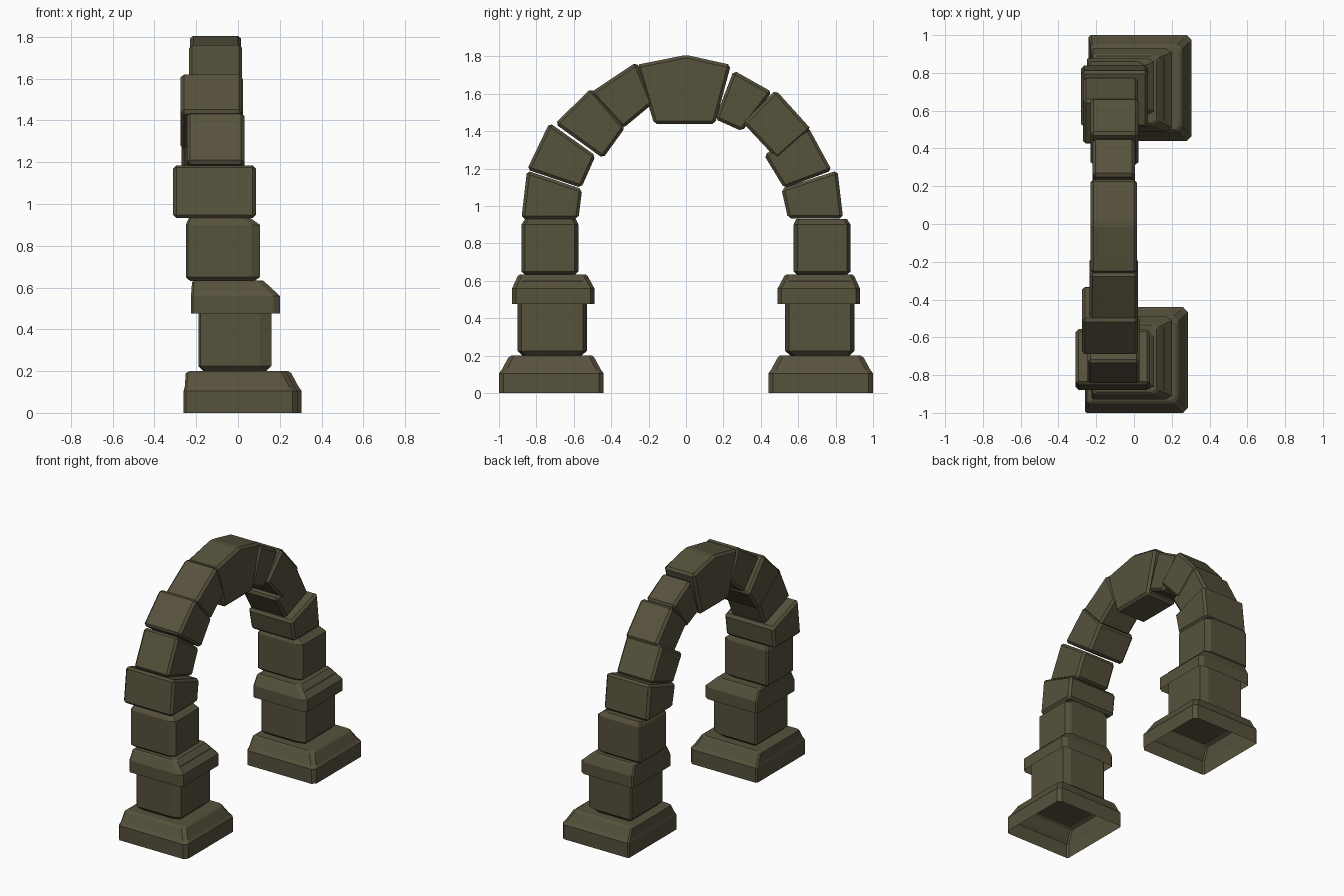
import bpy, bmesh

if "Cube" in bpy.data.objects:
    bpy.data.objects.remove(bpy.data.objects["Cube"])

stone = bpy.data.materials.new("olive stone")
stone.diffuse_color = (0.095, 0.084, 0.046, 1)
stone.use_nodes = True
stone.node_tree.nodes["Principled BSDF"].inputs["Base Color"].default_value = stone.diffuse_color


def finish(name, bm):
    bmesh.ops.recalc_face_normals(bm, faces=bm.faces)
    me = bpy.data.meshes.new(name)
    bm.to_mesh(me)
    bm.free()
    me.materials.append(stone)
    ob = bpy.data.objects.new(name, me)
    bpy.context.collection.objects.link(ob)


def stack(name, side, rings, cut, dx=0.0, open_bottom=False):
    """Loft of rectangles (x0, x1, y0, y1, z) whose front corners are chamfered by cut."""
    bm = bmesh.new()
    cx, cy = cut
    loops = []
    for x0, x1, y0, y1, z in rings:
        pts = [(x0, y0 + .01), (x0 + .01, y0), (x1 - cx, y0), (x1, y0 + cy),
               (x1, y1 - cy), (x1 - cx, y1), (x0 + .01, y1), (x0, y1 - .01)]
        loops.append([bm.verts.new((x + dx, y * side, z)) for x, y in pts])
    for a, b in zip(loops, loops[1:]):
        for i in range(8):
            j = (i + 1) % 8
            bm.faces.new((a[i], a[j], b[j], b[i]))
    bm.faces.new(loops[-1])
    if open_bottom:
        # outward winding is set explicitly by recalculating on the open shell
        pass
    else:
        bm.faces.new(loops[0][::-1])
    finish(name, bm)


def voussoir(name, x0, x1, outline, bevel=0.016):
    """Arch stone: a y-z outline extruded along x with chamfered edges."""
    bm = bmesh.new()
    back = [bm.verts.new((x0, y, z)) for y, z in outline]
    front = [bm.verts.new((x1, y, z)) for y, z in outline]
    n = len(outline)
    bm.faces.new(back)
    bm.faces.new(front[::-1])
    for i in range(n):
        j = (i + 1) % n
        bm.faces.new((back[i], front[i], front[j], back[j]))
    bmesh.ops.recalc_face_normals(bm, faces=bm.faces)
    bmesh.ops.bevel(bm, geom=bm.edges[:], offset=bevel, segments=1,
                    profile=0.5, affect='EDGES')
    finish(name, bm)


# Two pillars: base, shaft, cap and springer block
for side, tag, dx in ((-1, "left", 0.0), (1, "right", 0.02)):
    stack(f"base_{tag}", side, [
        (-.26, .285, .44, 1.0, 0), (-.26, .285, .44, 1.0, .105),
        (-.255, .27, .455, .985, .125),
        (-.25, .235, .49, .95, .19), (-.23, .22, .50, .935, .2)],
        (.025, .025), dx, True)
    stack(f"shaft_{tag}", side, [
        (-.165, .135, .56, .875, .2), (-.19, .16, .53, .90, .225),
        (-.19, .16, .53, .90, .6)], (.055, .02))
    stack(f"cap_{tag}", side, [
        (-.225, .2, .49, .93, .475), (-.225, .2, .49, .93, .56),
        (-.22, .13, .525, .90, .625), (-.21, .12, .535, .89, .633)],
        (.03, .02), 0, True)
    stack(f"springer_{tag}", side, [
        (-.23, .08, .595, .86, .632), (-.25, .105, .575, .88, .65),
        (-.25, .105, .575, .88, .90), (-.235, .06, .59, .86, .932)],
        (.04, .02))

# Arch stones, left foot to right foot
stones = [
    (-.31, .085, [(-.85, 1.19), (-.555, 1.09), (-.575, .932), (-.88, .932)]),
    (-.245, .03, [(-.73, 1.445), (-.483, 1.27), (-.56, 1.097), (-.85, 1.195)]),
    (-.275, .02, [(-.508, 1.63), (-.325, 1.42), (-.444, 1.255), (-.70, 1.44)]),
    (-.235, .02, [(-.265, 1.77), (-.175, 1.55), (-.337, 1.415), (-.512, 1.605)]),
    (-.23, .015, [(-.265, 1.755), (0, 1.808), (.24, 1.755), (.155, 1.438), (-.17, 1.438)]),
    (-.22, .005, [(.255, 1.725), (.46, 1.61), (.30, 1.40), (.155, 1.465)]),
    (-.23, .025, [(.48, 1.62), (.67, 1.41), (.487, 1.25), (.305, 1.444)]),
    (-.27, .02, [(.655, 1.42), (.78, 1.19), (.525, 1.095), (.417, 1.273)]),
    (-.28, .075, [(.81, 1.19), (.84, .934), (.545, .934), (.51, 1.093)]),
]
for k, (x0, x1, outline) in enumerate(stones):
    voussoir("keystone" if k == 4 else f"arch_stone_{k + 1}", x0, x1, outline)
